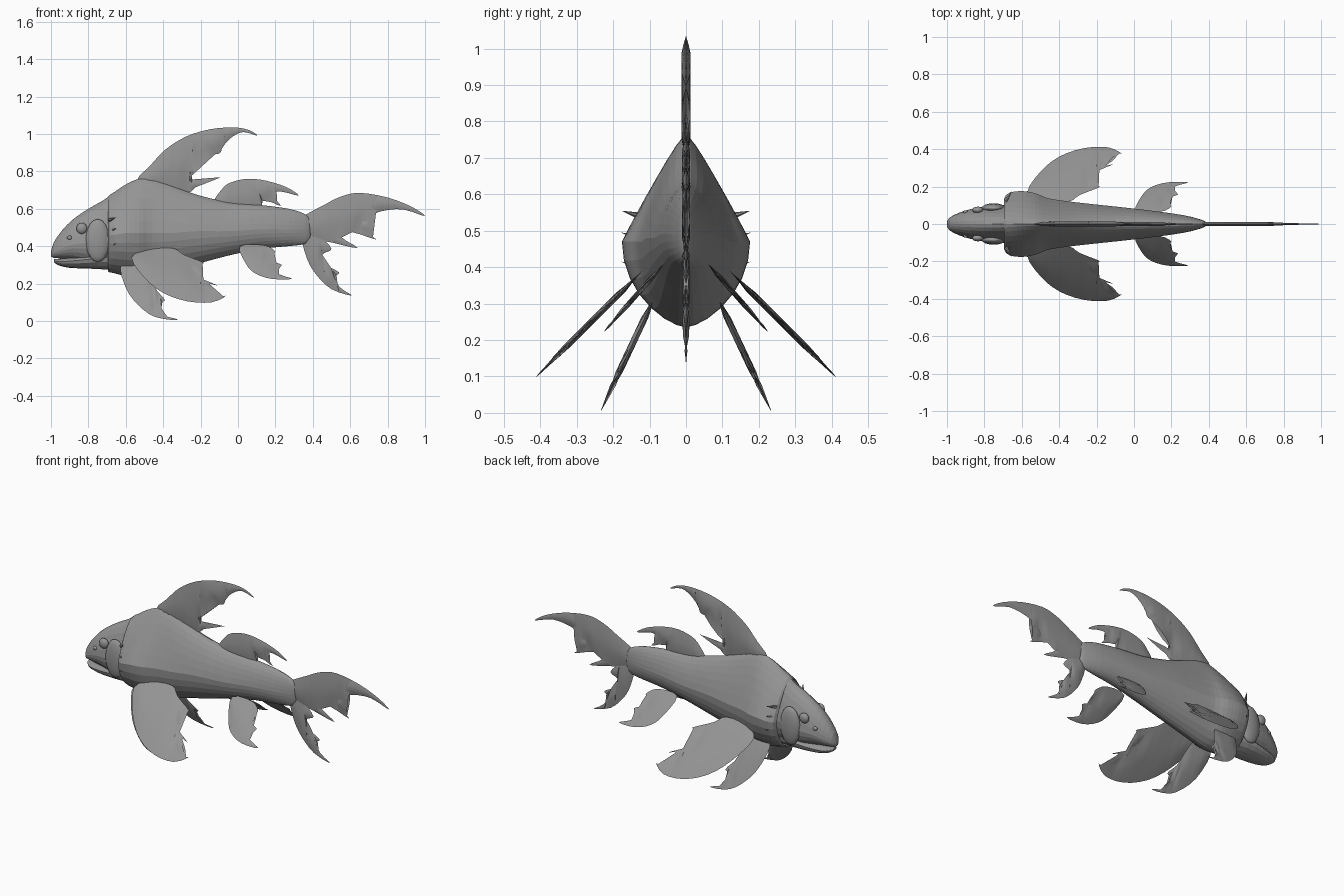
import bpy, bmesh, math
from mathutils import Vector
from mathutils.geometry import intersect_point_line

if "Cube" in bpy.data.objects:
    bpy.data.objects.remove(bpy.data.objects["Cube"])

grey = bpy.data.materials.new("grey skin")
grey.diffuse_color = (0.30, 0.30, 0.30, 1)
grey.use_nodes = True
grey.node_tree.nodes["Principled BSDF"].inputs["Base Color"].default_value = grey.diffuse_color


def finish(bm, name, smooth=None):
    bmesh.ops.recalc_face_normals(bm, faces=bm.faces)
    me = bpy.data.meshes.new(name)
    bm.to_mesh(me)
    bm.free()
    me.materials.append(grey)
    ob = bpy.data.objects.new(name, me)
    bpy.context.collection.objects.link(ob)
    if smooth:
        bpy.ops.object.select_all(action='DESELECT')
        ob.select_set(True)
        bpy.context.view_layer.objects.active = ob
        bpy.ops.object.shade_smooth_by_angle(angle=math.radians(smooth))
    return ob


def catmull(pts, n, closed=False):
    """Smooth curve through tuples of any length."""
    out, m = [], len(pts)
    at = lambda i: pts[i % m] if closed else pts[max(0, min(m - 1, i))]
    for i in range(m if closed else m - 1):
        for j in range(n):
            t = j / n
            out.append(tuple(b + .5 * t * (c - a + t * (2*a - 5*b + 4*c - d + t * (3*(b - c) + d - a)))
                             for a, b, c, d in zip(at(i-1), at(i), at(i+1), at(i+2))))
    return out if closed else out + [tuple(pts[-1])]


def loft(name, stations, seg=28, smooth=None):
    """Stations: x, bottom, top, widest height, half width, ridge amount."""
    bm, rings = bmesh.new(), []
    for x, zb, zt, zm, w, k in stations:
        ring = []
        for i in range(seg):
            t = 2 * math.pi * i / seg
            c, s = math.cos(t), math.sin(t)
            f = abs(c)
            if s > 0:
                f = f * (1 - k) + k * (1 - s) ** .85
            else:
                f = f ** (1 + .3 * k)
            z = zm + s * ((zt - zm) if s > 0 else (zm - zb))
            ring.append(bm.verts.new((x, math.copysign(w * f, c), z)))
        rings.append(ring)
    for a, b in zip(rings, rings[1:]):
        for i in range(seg):
            j = (i + 1) % seg
            bm.faces.new((a[i], a[j], b[j], b[i]))
    bm.faces.new(rings[0])
    bm.faces.new(rings[-1])
    return finish(bm, name, smooth)


def fin(name, outline, thick=.011, y0=0, z0=0, slope=0, side=1):
    """Lens-shaped fin from an x,z outline; slope leans it outwards below z0."""
    pts = catmull(outline, 3, True)
    rim = [Vector((x, 0, z)) for x, z in pts]
    bm = bmesh.new()
    face = bm.faces.new([bm.verts.new(p) for p in rim])
    bmesh.ops.triangulate(bm, faces=[face])
    inner = [e for e in bm.edges if len(e.link_faces) == 2]
    bmesh.ops.subdivide_edges(bm, edges=inner, cuts=2, use_grid_fill=True)
    bmesh.ops.triangulate(bm, faces=bm.faces)

    def rim_distance(p):
        best = 9
        for a, b in zip(rim, rim[1:] + rim[:1]):
            q, t = intersect_point_line(p, a, b)
            best = min(best, (p - (a if t < 0 else b if t > 1 else q)).length)
        return best

    for v in bm.verts:
        v.co.y = min(thick, .3 * rim_distance(v.co))
    copy = bmesh.ops.duplicate(bm, geom=bm.verts[:] + bm.edges[:] + bm.faces[:])['geom']
    for v in copy:
        if isinstance(v, bmesh.types.BMVert):
            v.co.y = -v.co.y
    bmesh.ops.remove_doubles(bm, verts=bm.verts, dist=.0004)
    for v in bm.verts:
        if slope:
            v.co.y = side * (v.co.y + y0 + slope * (z0 - v.co.z))
    return finish(bm, name, 40)


# trunk, with an open collar behind the gills
trunk = catmull([
    (-.66, .255, .69, .46, .170, .7),
    (-.60, .24, .73, .47, .176, .85),
    (-.53, .235, .76, .47, .165, .9),
    (-.46, .245, .76, .47, .138, .85),
    (-.36, .27, .725, .47, .122, .7),
    (-.22, .305, .675, .48, .106, .5),
    (-.05, .35, .635, .48, .088, .4),
    (.12, .385, .62, .49, .068, .3),
    (.27, .40, .60, .49, .046, .2),
    (.35, .41, .575, .49, .026, .1),
    (.38, .43, .55, .49, .014, 0),
    (.39, .46, .52, .49, .004, 0)], 3)
collar = [(-.60, .28, .66, .46, .10, .4), (-.66, .27, .67, .455, .145, .5),
          (-.695, .265, .665, .455, .135, .5), (-.685, .26, .675, .458, .155, .6)]
loft("trunk", collar + trunk)

# head and lower jaw
loft("head", catmull([
    (-1.0, .345, .37, .36, .012, 0),
    (-.985, .338, .42, .37, .035, 0),
    (-.94, .333, .485, .39, .058, .1),
    (-.88, .325, .545, .41, .078, .2),
    (-.80, .30, .60, .42, .093, .3),
    (-.72, .285, .645, .44, .10, .4),
    (-.66, .28, .685, .45, .10, .5),
    (-.58, .30, .70, .46, .09, .5)], 2), 24)
loft("lower_jaw", catmull([
    (-.985, .315, .33, .322, .015, 0),
    (-.96, .298, .332, .318, .045, 0),
    (-.90, .284, .338, .32, .066, 0),
    (-.80, .28, .35, .33, .084, 0),
    (-.70, .275, .37, .34, .08, 0),
    (-.62, .27, .37, .33, .06, 0)], 2), 16)


def ball(name, loc, scale, seg=14):
    bm = bmesh.new()
    bmesh.ops.create_uvsphere(bm, u_segments=seg, v_segments=seg // 2 + 1, radius=1)
    for v in bm.verts:
        v.co = Vector(a * b for a, b in zip(v.co, scale)) + Vector(loc)
    finish(bm, name, 50)


def spike(name, base, tip, r):
    bm = bmesh.new()
    d = Vector(tip) - Vector(base)
    bmesh.ops.create_cone(bm, segments=6, radius1=r, radius2=0, depth=d.length, cap_ends=True)
    bm.transform(d.to_track_quat('Z', 'Y').to_matrix().to_4x4())
    bmesh.ops.translate(bm, verts=bm.verts, vec=(Vector(base) + Vector(tip)) / 2)
    finish(bm, name)


# fin outlines as x, z
big_side = [(-.57, .34), (-.50, .23), (-.40, .15), (-.27, .105), (-.14, .10), (-.065, .135),
            (-.14, .125), (-.18, .16), (-.165, .20), (-.11, .19), (-.21, .235), (-.25, .285),
            (-.24, .31), (-.18, .31), (-.29, .355), (-.35, .39), (-.48, .38)]
small_side = [(-.63, .28), (-.58, .14), (-.48, .04), (-.39, .01), (-.32, .008), (-.41, .035),
              (-.445, .09), (-.39, .11), (-.435, .165), (-.46, .23), (-.50, .31), (-.58, .32)]
rear_side = [(.01, .40), (.04, .31), (.09, .255), (.18, .225), (.29, .225), (.22, .25), (.20, .29),
             (.235, .30), (.17, .325), (.165, .35), (.20, .37), (.14, .405)]

for side, tag in ((-1, "right"), (1, "left")):
    ball("eye_" + tag, (-.835, side * .075, .495), (.03, .018, .03))
    ball("nostril_" + tag, (-.90, side * .064, .445), (.014, .01, .012), 8)
    ball("gill_cover_" + tag, (-.75, side * .085, .43), (.065, .026, .115), 16)
    # thorns along the gill edge
    for i, z in enumerate((.54, .48, .40)):
        spike(f"gill_thorn_{tag}_{i}", (-.685, side * .125, z), (-.65, side * .178, z + .015), .01)
    fin("front_fin_" + tag, big_side, .012, .11, .40, 1.0, side)
    fin("belly_fin_" + tag, small_side, .01, .095, .30, .47, side)
    fin("rear_fin_" + tag, rear_side, .009, .06, .41, .88, side)

# fins on the centre line
fin("back_fin", [(-.54, .75), (-.47, .83), (-.39, .915), (-.28, .985), (-.15, 1.025), (-.02, 1.035),
                 (.06, 1.02), (.105, .99), (.03, 1.01), (-.03, .985), (-.08, .935), (-.10, .895),
                 (-.18, .885), (-.24, .84), (-.27, .79), (-.24, .757), (-.09, .768), (-.2, .735),
                 (-.28, .68), (-.45, .70)], .013)
fin("second_back_fin", [(-.14, .61), (-.09, .70), (-.04, .74), (.05, .76), (.15, .75), (.26, .715),
                        (.325, .67), (.23, .692), (.18, .675), (.23, .615), (.15, .645),
                        (.11, .625), (.12, .58), (-.05, .57)])
fin("upper_tail", [(.33, .54), (.46, .62), (.55, .665), (.65, .685), (.8, .66), (.93, .61),
                   (1.0, .56), (.88, .597), (.76, .585), (.68, .545), (.65, .50), (.74, .435),
                   (.61, .475), (.55, .45), (.64, .39), (.5, .42), (.37, .45)])
fin("lower_tail", [(.34, .45), (.37, .33), (.42, .245), (.5, .17), (.61, .135), (.545, .18),
                   (.52, .235), (.54, .26), (.475, .30), (.45, .355), (.50, .385), (.44, .45),
                   (.38, .48)], .01)
